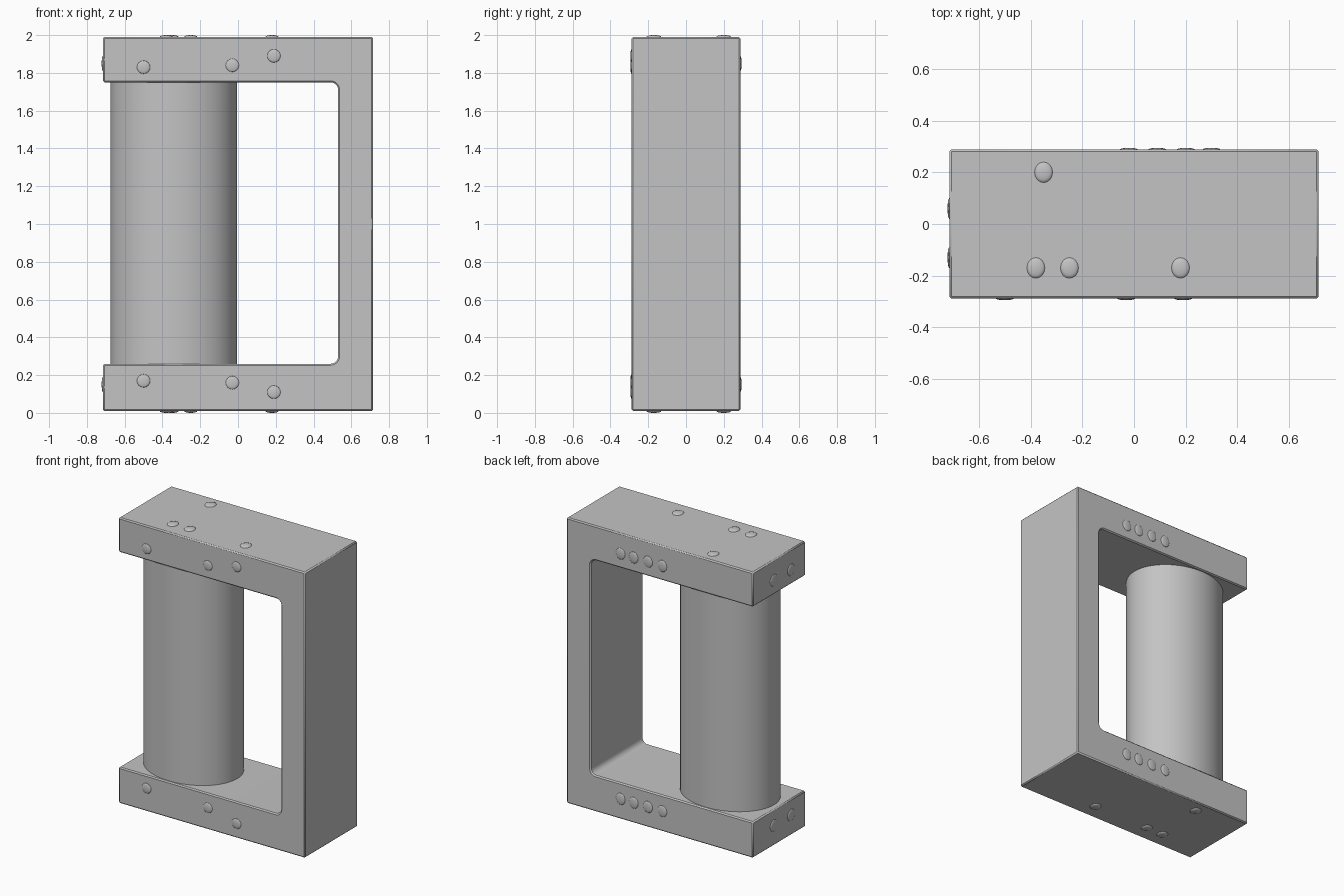
import bpy, bmesh, math
from mathutils import Matrix

cube = bpy.data.objects.get("Cube")
if cube:
    bpy.data.objects.remove(cube, do_unlink=True)

grey = bpy.data.materials.new("plain_grey")
grey.use_nodes = True
colour = (0.55, 0.55, 0.55, 1)
grey.diffuse_color = colour
grey.node_tree.nodes["Principled BSDF"].inputs["Base Color"].default_value = colour


def finish(bm, name, angle=35):
    mesh = bpy.data.meshes.new(name)
    bmesh.ops.recalc_face_normals(bm, faces=bm.faces)
    bm.to_mesh(mesh)
    bm.free()
    mesh.materials.append(grey)
    ob = bpy.data.objects.new(name, mesh)
    bpy.context.collection.objects.link(ob)
    bpy.ops.object.select_all(action='DESELECT')
    bpy.context.view_layer.objects.active = ob
    ob.select_set(True)
    bpy.ops.object.shade_smooth_by_angle(angle=math.radians(angle))
    return ob


W, D = 0.715, 0.288           # half width and half depth of the frame
LOW, HIGH = 0.01, 1.99        # outer heights
FLOOR, CEIL, WALL = 0.26, 1.75, 0.53

# C-shaped frame: side profile pushed through the depth
bm = bmesh.new()
profile = [(-W, LOW), (W, LOW), (W, HIGH), (-W, HIGH),
           (-W, CEIL), (WALL, CEIL), (WALL, FLOOR), (-W, FLOOR)]
face = bm.faces.new([bm.verts.new((x, -D, z)) for x, z in profile])
ext = bmesh.ops.extrude_face_region(bm, geom=[face])
verts = [v for v in ext["geom"] if isinstance(v, bmesh.types.BMVert)]
bmesh.ops.translate(bm, verts=verts, vec=(0, 2 * D, 0))

# Rounded inner corners
corners = [e for e in bm.edges
           if all(abs(v.co.x - WALL) < 1e-4 for v in e.verts)
           and abs(e.verts[0].co.z - e.verts[1].co.z) < 1e-4]
bmesh.ops.bevel(bm, geom=corners, offset=0.04, segments=6, profile=0.5,
                affect='EDGES')
frame = finish(bm, "c_frame")
bevel = frame.modifiers.new("worn_edges", 'BEVEL')
bevel.width = 0.008
bevel.segments = 1
bevel.limit_method = 'ANGLE'
bevel.angle_limit = math.radians(40)

# Oval column between the two arms
bm = bmesh.new()
bmesh.ops.create_cone(bm, cap_ends=True, segments=64, radius1=1, radius2=1,
                      depth=CEIL - FLOOR + 0.04)
bmesh.ops.scale(bm, verts=bm.verts, vec=(0.335, 0.275, 1))
bmesh.ops.translate(bm, verts=bm.verts, vec=(-0.34, 0, (CEIL + FLOOR) / 2))
finish(bm, "oval_column")

# Shallow cast bumps, repeated on both arms
bm = bmesh.new()


def bump(x, y, z, size):
    for height in (z, 2 - z):
        bmesh.ops.create_uvsphere(
            bm, u_segments=16, v_segments=8, radius=1,
            matrix=Matrix.Translation((x, y, height)) @ Matrix.Diagonal((*size, 1)))


for x, y in [(-0.38, -0.17), (-0.25, -0.17), (0.18, -0.17), (-0.35, 0.2)]:
    bump(x, y, LOW, (0.035, 0.04, 0.01))
for x, z in [(-0.5, 0.17), (-0.03, 0.16), (0.19, 0.11)]:
    bump(x, -D, z, (0.035, 0.007, 0.035))
for x in (-0.02, 0.09, 0.2, 0.3):
    bump(x, D, 0.15, (0.035, 0.007, 0.04))
for y in (-0.13, 0.06):
    bump(-W, y, 0.15, (0.007, 0.04, 0.04))
finish(bm, "surface_bumps", 60)
